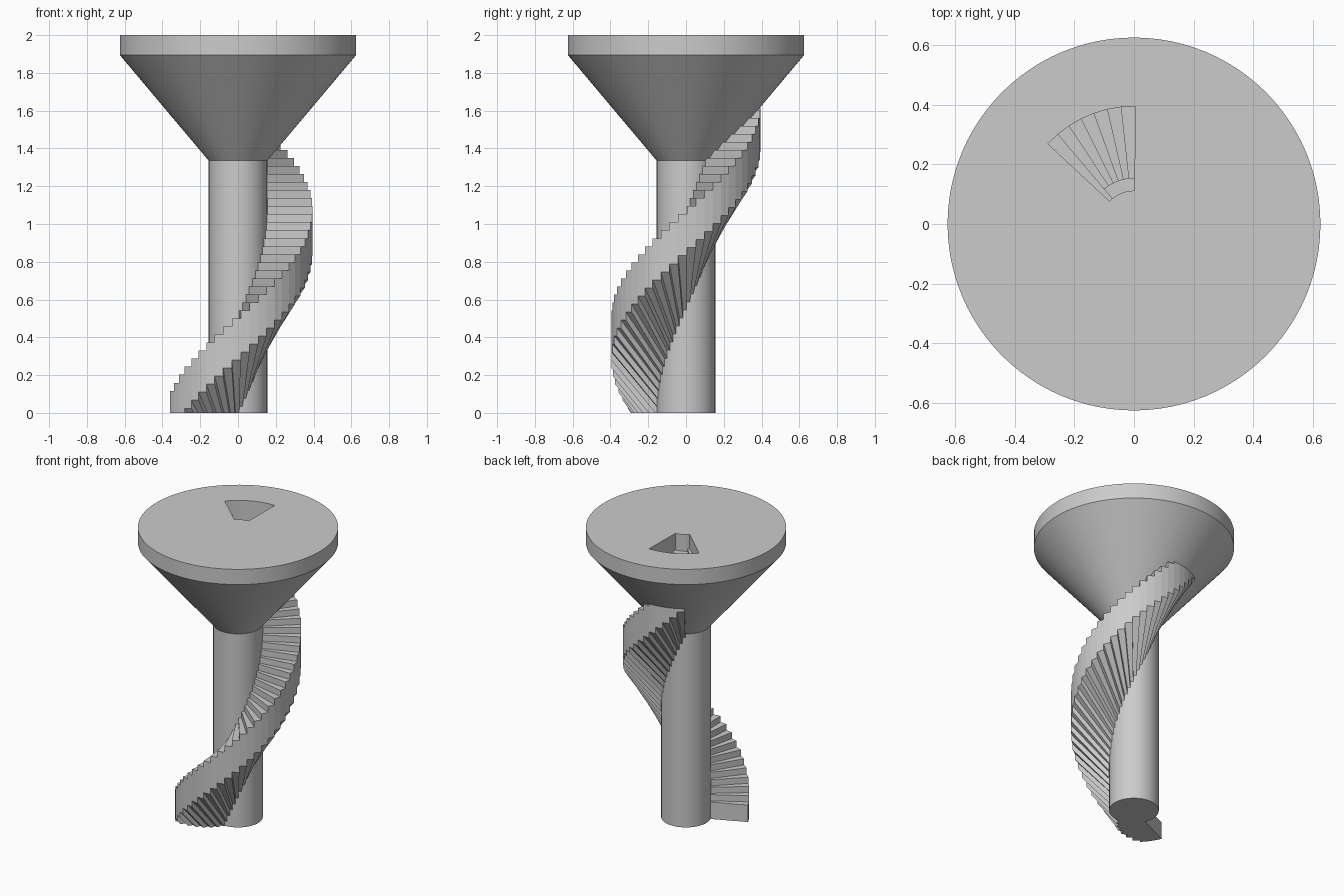
import bpy, bmesh, math

if "Cube" in bpy.data.objects:
    bpy.data.objects.remove(bpy.data.objects["Cube"])

STEPS = 43                       # treads in the spiral
START = math.radians(204)        # angle of the first riser
PITCH = math.radians(6.815)      # turn per step
FIRST, RISE = 0.117, 0.0425      # first tread height, rise per step
R_IN, R_OUT = 0.112, 0.395       # radial extent of each step
EDGE, SLOPE = 0.22, 1.2          # outer step depth, slope of its underside
R_COL = 0.155

stone = bpy.data.materials.new("grey_stone")
stone.diffuse_color = (0.6, 0.6, 0.6, 1)
stone.use_nodes = True
stone.node_tree.nodes["Principled BSDF"].inputs["Base Color"].default_value = stone.diffuse_color


def make_object(name, bm):
    bmesh.ops.recalc_face_normals(bm, faces=bm.faces)
    me = bpy.data.meshes.new(name)
    bm.to_mesh(me)
    bm.free()
    me.materials.append(stone)
    ob = bpy.data.objects.new(name, me)
    bpy.context.collection.objects.link(ob)
    return ob


def lathe(name, profile, sides=96):
    """Closed solid turned from (radius, height) points."""
    bm = bmesh.new()
    rings = [[bm.verts.new((r * math.cos(2 * math.pi * i / sides),
                            r * math.sin(2 * math.pi * i / sides), z))
              for i in range(sides)] for r, z in profile]
    for low, high in zip(rings, rings[1:]):
        for i in range(sides):
            j = (i + 1) % sides
            bm.faces.new((low[i], low[j], high[j], high[i]))
    bm.faces.new(rings[0])
    bm.faces.new(rings[-1])
    return make_object(name, bm)


def add_wedge(bm, section, a0, a1):
    """Sweep a (radius, height) section between two angles."""
    ends = [[bm.verts.new((r * math.cos(a), r * math.sin(a), z))
             for r, z in section] for a in (a0, a1)]
    n = len(section)
    for i in range(n):
        j = (i + 1) % n
        bm.faces.new((ends[0][i], ends[0][j], ends[1][j], ends[1][i]))
    bm.faces.new(ends[0])
    bm.faces.new(ends[1])


def smooth(ob):
    bpy.ops.object.select_all(action='DESELECT')
    ob.select_set(True)
    bpy.context.view_layer.objects.active = ob
    bpy.ops.object.shade_smooth_by_angle(angle=math.radians(30))


# central column and funnel-shaped platform
column = lathe("column", [(R_COL, 0), (R_COL, 1.885)])
platform = lathe("platform", [(R_COL, 1.335), (0.626, 1.895), (0.626, 2.0)])

# spiral steps, corbelled out from the column
bm = bmesh.new()
for k in range(STEPS):
    top = FIRST + k * RISE
    outer = top - EDGE
    inner = outer - SLOPE * (R_OUT - R_IN)
    section = [(R_IN, top), (R_OUT, top), (R_OUT, max(outer, 0))]
    if outer > 0 > inner:        # underside meets the ground part way in
        section.append((R_OUT - outer / SLOPE, 0))
    section.append((R_IN, max(inner, 0)))
    add_wedge(bm, section, START + k * PITCH, START + (k + 1) * PITCH)
make_object("spiral_steps", bm)

# stairwell through the platform, above the last seven treads
bpy.context.view_layer.objects.active = platform
for k in range(STEPS - 7, STEPS):
    floor = FIRST + k * RISE - 0.015
    bm = bmesh.new()
    add_wedge(bm, [(R_IN, floor), (R_OUT, floor), (R_OUT, 2.1), (R_IN, 2.1)],
              START + k * PITCH - (0.001 if k > STEPS - 7 else 0),
              START + (k + 1) * PITCH)
    cutter = make_object("stairwell_cutter", bm)
    cutter.hide_render = True
    mod = platform.modifiers.new("stairwell", 'BOOLEAN')
    mod.operation = 'DIFFERENCE'
    mod.solver = 'EXACT'
    mod.object = cutter
    bpy.ops.object.modifier_apply(modifier=mod.name)
    bpy.data.objects.remove(cutter)

smooth(column)
smooth(platform)
